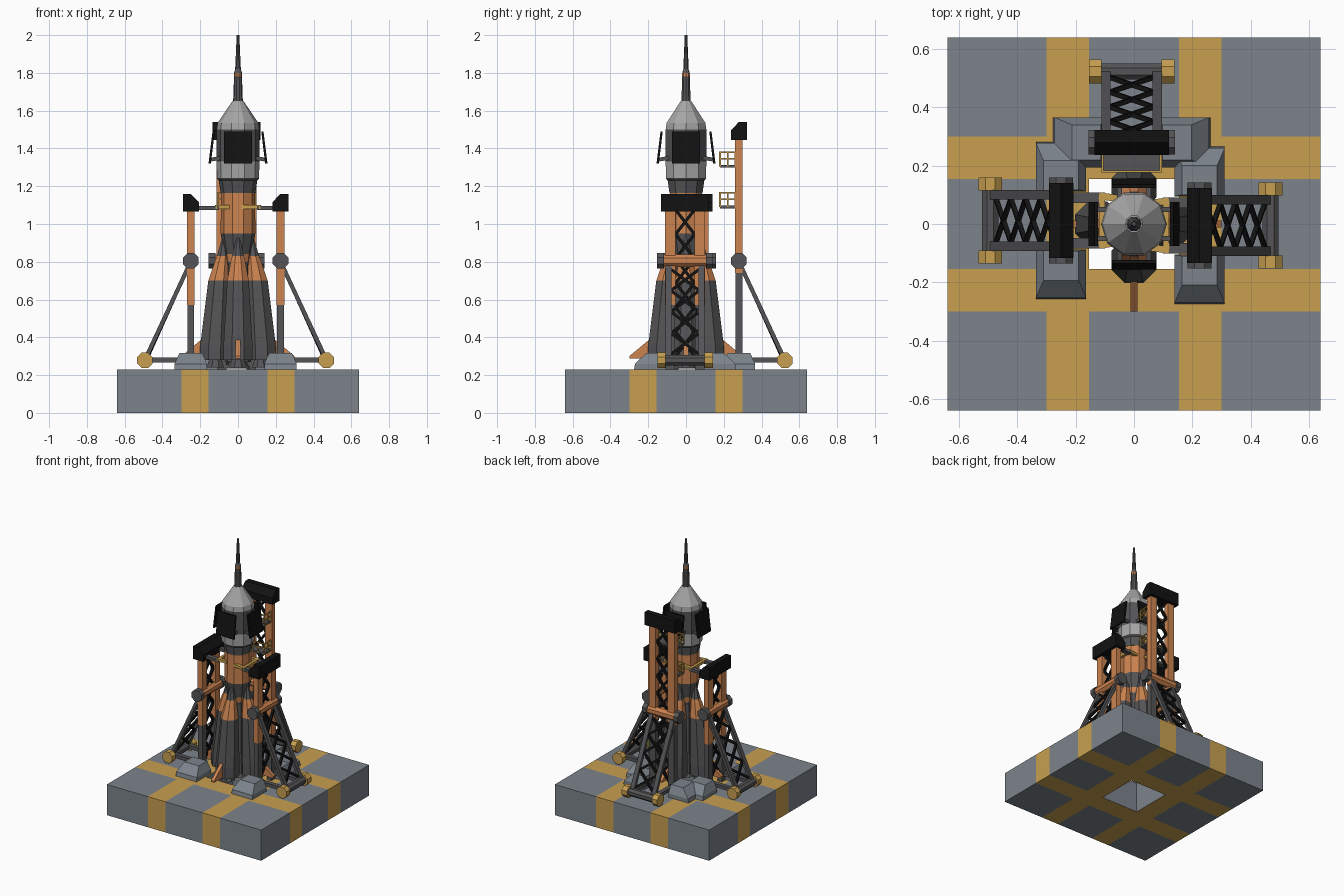
import bpy, bmesh
from math import pi, sin, cos, radians
from mathutils import Vector, Matrix

if "Cube" in bpy.data.objects:
    bpy.data.objects.remove(bpy.data.objects["Cube"])

COL = {"orange": (.61, .23, .08), "yellow": (.58, .35, .08), "slate": (.20, .23, .26),
       "dark": (.09, .09, .095), "black": (.006, .006, .006), "light": (.38, .38, .38)}
MATS = {}
for key, c in COL.items():
    MATS[key] = bpy.data.materials.new(key)
    MATS[key].diffuse_color = (*c, 1)


def finish(name, bm, cols, M=Matrix()):
    bmesh.ops.recalc_face_normals(bm, faces=bm.faces[:])
    me = bpy.data.meshes.new(name)
    bm.to_mesh(me)
    bm.free()
    for c in cols:
        me.materials.append(MATS[c])
    ob = bpy.data.objects.new(name, me)
    ob.matrix_world = M
    bpy.context.collection.objects.link(ob)
    return ob


def loft(bm, rings, mats=None):
    """Skin closed rings of points, capped at both ends."""
    vs = [[bm.verts.new(p) for p in r] for r in rings]
    n = len(vs[0])
    for i in range(len(vs) - 1):
        for k in range(n):
            f = bm.faces.new((vs[i][k], vs[i][(k + 1) % n], vs[i + 1][(k + 1) % n], vs[i + 1][k]))
            f.material_index = mats[i] if mats else 0
    bm.faces.new(vs[0][::-1]).material_index = mats[0] if mats else 0
    bm.faces.new(vs[-1]).material_index = mats[-1] if mats else 0


def beam(bm, a, b, w, d):
    a, b = Vector(a), Vector(b)
    z = (b - a).normalized()
    x = Vector((0, 1, 0)).cross(z)
    x = x.normalized() if x.length > .01 else Vector((1, 0, 0))
    y = z.cross(x)
    loft(bm, [[p + x * i * w / 2 + y * j * d / 2 for i, j in ((-1, -1), (1, -1), (1, 1), (-1, 1))]
              for p in (a, b)])


def bar(bm, x0, x1, y, z, r, n=8):
    loft(bm, [[(x, y + r * cos((k + .5) * 2 * pi / n), z + r * sin((k + .5) * 2 * pi / n))
               for k in range(n)] for x in (x0, x1)])


def turned(name, pts, cols, n, M=Matrix()):
    """Stack of rings (z, offset along y, radius), one colour per band."""
    bm = bmesh.new()
    used = list(dict.fromkeys(cols))
    loft(bm, [[(r * sin((k + .5) * 2 * pi / n), o + r * cos((k + .5) * 2 * pi / n), z)
               for k in range(n)] for z, o, r in pts], [used.index(c) for c in cols])
    return finish(name, bm, used, M)


def lattice(bm, a, b, half, count, t=.016):
    a, b = Vector(a), Vector(b)
    for i in range(count):
        p, q = a.lerp(b, i / count), a.lerp(b, (i + 1) / count)
        for s in (-half, half):
            beam(bm, p + Vector((s, 0, 0)), q - Vector((s, 0, 0)), t, t)


# launch platform with striped cells and a square flame opening
bm = bmesh.new()
E = [-.64, -.30, -.155, .155, .30, .64]
cells = {(i, j) for i in range(5) for j in range(5)} - {(2, 2)}
for i, j in cells:
    x0, x1, y0, y1 = E[i], E[i + 1], E[j], E[j + 1]
    quads = [[(x0, y0, z), (x1, y0, z), (x1, y1, z), (x0, y1, z)] for z in (0, .23)]
    sides = {(0, -1): (x0, y0, x1, y0), (0, 1): (x0, y1, x1, y1),
             (-1, 0): (x0, y0, x0, y1), (1, 0): (x1, y0, x1, y1)}
    for (di, dj), (ax, ay, bx, by) in sides.items():
        if (i + di, j + dj) not in cells:
            quads.append([(ax, ay, 0), (bx, by, 0), (bx, by, .23), (ax, ay, .23)])
    for q in quads:
        f = bm.faces.new([bm.verts.new(p) for p in q])
        f.material_index = int((i in (1, 3) or j in (1, 3)) and not (len(quads) > 2 and 2 in (i, j) and
                               0 < i < 4 and 0 < j < 4 and q[0][2] != q[2][2]))
bmesh.ops.remove_doubles(bm, verts=bm.verts[:], dist=1e-4)
finish("platform", bm, ["slate", "yellow"])

# rocket core, fairing and escape spire
turned("core_stage", [(.27, 0, .07), (.78, 0, .062), (.80, 0, .066), (.84, 0, .072), (.95, 0, .092),
                      (1.17, 0, .09)], ["dark", "dark", "orange", "dark", "orange"], 10)
turned("fairing", [(1.165, 0, .092), (1.23, 0, .102), (1.24, 0, .112), (1.33, 0, .113), (1.5, 0, .113),
                   (1.535, 0, .108), (1.65, 0, .03)], ["dark", "dark", "light", "dark", "light", "light"], 10)
turned("escape_spire", [(1.64, 0, .026), (1.78, 0, .021), (1.80, 0, .021), (1.82, 0, .015), (2.0, 0, .007)],
       ["dark", "orange", "dark", "dark"], 10)
turned("core_nozzle", [(.235, 0, .065), (.28, 0, .04)], ["dark"], 10)

# boosters, fins and panels repeated around the rocket
for q in range(4):
    R = Matrix.Rotation(q * pi / 2, 4, 'Z')
    turned(f"booster_{q}", [(.28, .125, .084), (.36, .123, .083), (.70, .10, .062), (.80, .085, .042),
                            (.83, .08, .034), (.86, .078, .027), (.94, .075, .006)],
           ["dark", "dark", "orange", "orange", "dark", "dark"], 8, R)
    turned(f"booster_nozzle_{q}", [(.24, .12, .05), (.285, .12, .035)], ["dark"], 8, R)
    bm = bmesh.new()
    loft(bm, [[(x, y, z) for y, z in ((.18, .40), (.30, .30), (.30, .287), (.18, .287))]
              for x in (-.012, .012)])
    finish(f"fin_{q}", bm, ["orange"], R)
    bm = bmesh.new()
    beam(bm, (0, .150, 1.32), (0, .129, 1.49), .15, .012)
    finish(f"grid_panel_{q}", bm, ["black"], R)
    bm = bmesh.new()
    for s in (-.05, .05):
        beam(bm, (s, .09, 1.35), (s, .15, 1.34), .016, .02)
    finish(f"panel_bracket_{q}", bm, ["dark"], R)


def tower(name, angle, d, side, top, split, platforms):
    """Service tower standing at distance d along local +y."""
    M = Matrix.Rotation(radians(angle), 4, 'Z') @ Matrix.Translation((side, 0, 0))
    parts = {k: bmesh.new() for k in ("columns", "lower_columns", "lattice", "cap", "hinge_bar", "frame",
                                      "rollers", "feet", "railings")}
    foot = d + .243
    for s in (-1, 1):
        x = .078 * s
        beam(parts["columns"], (x, d, split), (x, d, top), .056, .04)
        beam(parts["lower_columns"], (x, d, .23), (x, d, split), .05, .036)
        bar(parts["frame"], .112 * s, .148 * s, d, .805, .045)
        beam(parts["frame"], (.088 * s, d, .80), (.088 * s, foot, .28), .032, .022)
        beam(parts["frame"], (.088 * s, d, .28), (.088 * s, foot, .28), .032, .026)
        bar(parts["rollers"], .103 * s, .147 * s, foot, .278, .044)
        # sloped anchor block
        loft(parts["feet"], [[(a * s, d + b, z) for a, b in ((i, -w), (o, -w), (o, w), (i, w))]
                             for z, i, o, w in ((.23, .10, .27, .086), (.26, .10, .265, .086),
                                                (.318, .105, .205, .06))])
    bar(parts["hinge_bar"], -.115, .115, d, .805, .036)
    bar(parts["frame"], -.11, .11, foot, .278, .03)
    lattice(parts["lattice"], (0, d, .30), (0, d, top), .05, round((top - .3) / .125))
    lattice(parts["lattice"], (0, d + .02, .76), (0, foot - .02, .31), .075, 4)
    # wedge cap sloping towards the rocket
    loft(parts["cap"], [[(x, d + y, top + z) for y, z in ((-.043, -.01), (.042, -.01), (.042, .085),
                                                          (0, .085), (-.043, .04))] for x in (-.128, .128)])
    # access platforms, or short holding arms
    for z in platforms:
        y0, y1 = d - .10, d - .02
        beam(parts["frame"], (0, y0, z), (0, y1, z), .2, .014)
        for h in (.04, .075):
            beam(parts["railings"], (-.1, y0, z + h), (.1, y0, z + h), .008, .008)
            for s in (-.1, .1):
                beam(parts["railings"], (s, y0, z + h), (s, y1, z + h), .008, .008)
        for s in (-.1, -.05, 0, .05, .1):
            beam(parts["railings"], (s, y0, z), (s, y0, z + .075), .008, .008)
        for s in (-.1, .1):
            for y in (d - .06, y1):
                beam(parts["railings"], (s, y, z), (s, y, z + .075), .008, .008)
    if not platforms:
        for s in (-1, 1):
            beam(parts["frame"], (.078 * s, d, 1.085), (.078 * s, .10, 1.085), .036, .02)
            beam(parts["railings"], (.085 * s, .12, 1.09), (.07 * s, .02, 1.09), .02, .024)
        beam(parts["railings"], (-.085, .11, 1.09), (.085, .11, 1.09), .02, .02)
    colours = {"columns": "orange", "lattice": "black", "cap": "black", "hinge_bar": "orange",
               "rollers": "yellow", "railings": "yellow", "feet": "slate"}
    for k, b in parts.items():
        finish(f"{name}_{k}", b, [colours.get(k, "dark")], M)


tower("back_tower", 0, .28, -.008, 1.455, .74, (1.305, 1.09))
tower("left_tower", 90, .25, .012, 1.075, .57, ())
tower("right_tower", -90, .225, .005, 1.075, .57, ())

for m in bpy.data.materials:
    if m.users and not m.is_grease_pencil:
        m.use_nodes = True
        m.node_tree.nodes["Principled BSDF"].inputs["Base Color"].default_value = m.diffuse_color
